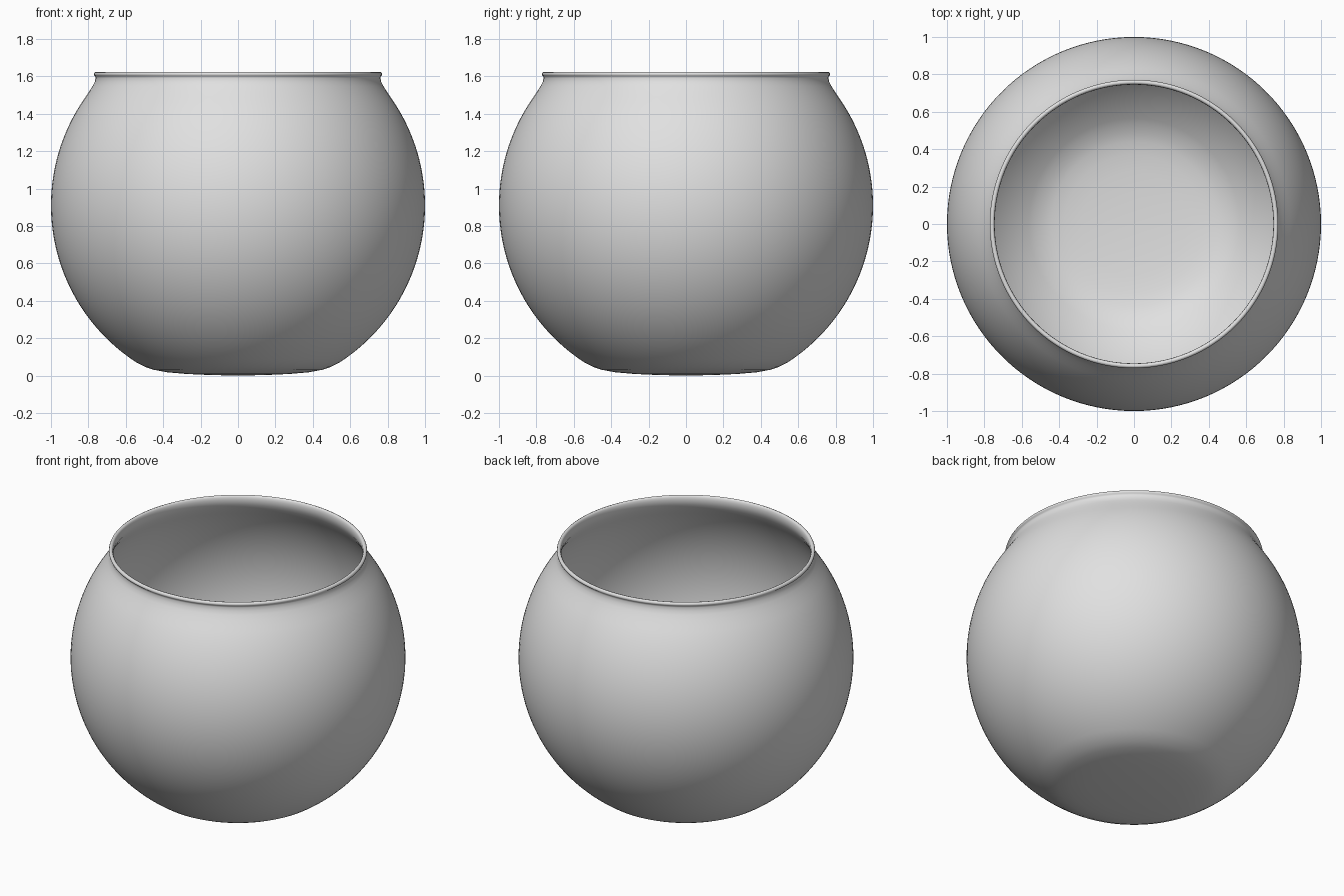
import bpy, bmesh, math

if "Cube" in bpy.data.objects:
    bpy.data.objects.remove(bpy.data.objects["Cube"])

CZ, SEG = 0.91, 128


def arc(radius, z0, z1, n):
    """Points on the bowl's sphere between two heights."""
    a0, a1 = math.asin((z0 - CZ) / radius), math.asin((z1 - CZ) / radius)
    return [(radius * math.cos(a0 + (a1 - a0) * i / n),
             CZ + radius * math.sin(a0 + (a1 - a0) * i / n)) for i in range(n + 1)]


# Outer skin: shallow rounded foot, sphere, short neck and rolled rim
outer = [(0, 0.0), (0.15, 0.003), (0.28, 0.009), (0.38, 0.018), (0.45, 0.031), (0.495, 0.046)]
outer += arc(1.0, 0.07, 1.49, 48)
outer += [(0.795, 1.52), (0.777, 1.548), (0.766, 1.57), (0.762, 1.59), (0.763, 1.600)]
rim = [(0.769, 1.604), (0.771, 1.612), (0.768, 1.620), (0.760, 1.624),
       (0.752, 1.622), (0.747, 1.614)]
# Inner skin, back down to the floor
inner = [(0.745, 1.60), (0.745, 1.585), (0.750, 1.563), (0.762, 1.54), (0.780, 1.51)]
inner += arc(0.984, 1.482, 0.085, 48)
inner += [(0.485, 0.06), (0.44, 0.045), (0.37, 0.032), (0.28, 0.023), (0.15, 0.017), (0, 0.014)]
profile = outer + rim + inner

# Lathe the profile
bm = bmesh.new()
verts = [bm.verts.new((r, 0, z)) for r, z in profile]
edges = [bm.edges.new(p) for p in zip(verts, verts[1:])]
bmesh.ops.spin(bm, geom=verts + edges, cent=(0, 0, 0), axis=(0, 0, 1),
               angle=math.tau, steps=SEG, use_merge=False)
bmesh.ops.remove_doubles(bm, verts=bm.verts, dist=0.0005)
bmesh.ops.recalc_face_normals(bm, faces=bm.faces)
for f in bm.faces:
    f.smooth = True
mesh = bpy.data.meshes.new("round_bowl")
bm.to_mesh(mesh)
bm.free()

bowl = bpy.data.objects.new("round_bowl", mesh)
bpy.context.collection.objects.link(bowl)
mat = bpy.data.materials.new("light_grey")
mat.diffuse_color = (0.75, 0.75, 0.75, 1)
mat.use_nodes = True
mat.node_tree.nodes["Principled BSDF"].inputs["Base Color"].default_value = mat.diffuse_color
mesh.materials.append(mat)
